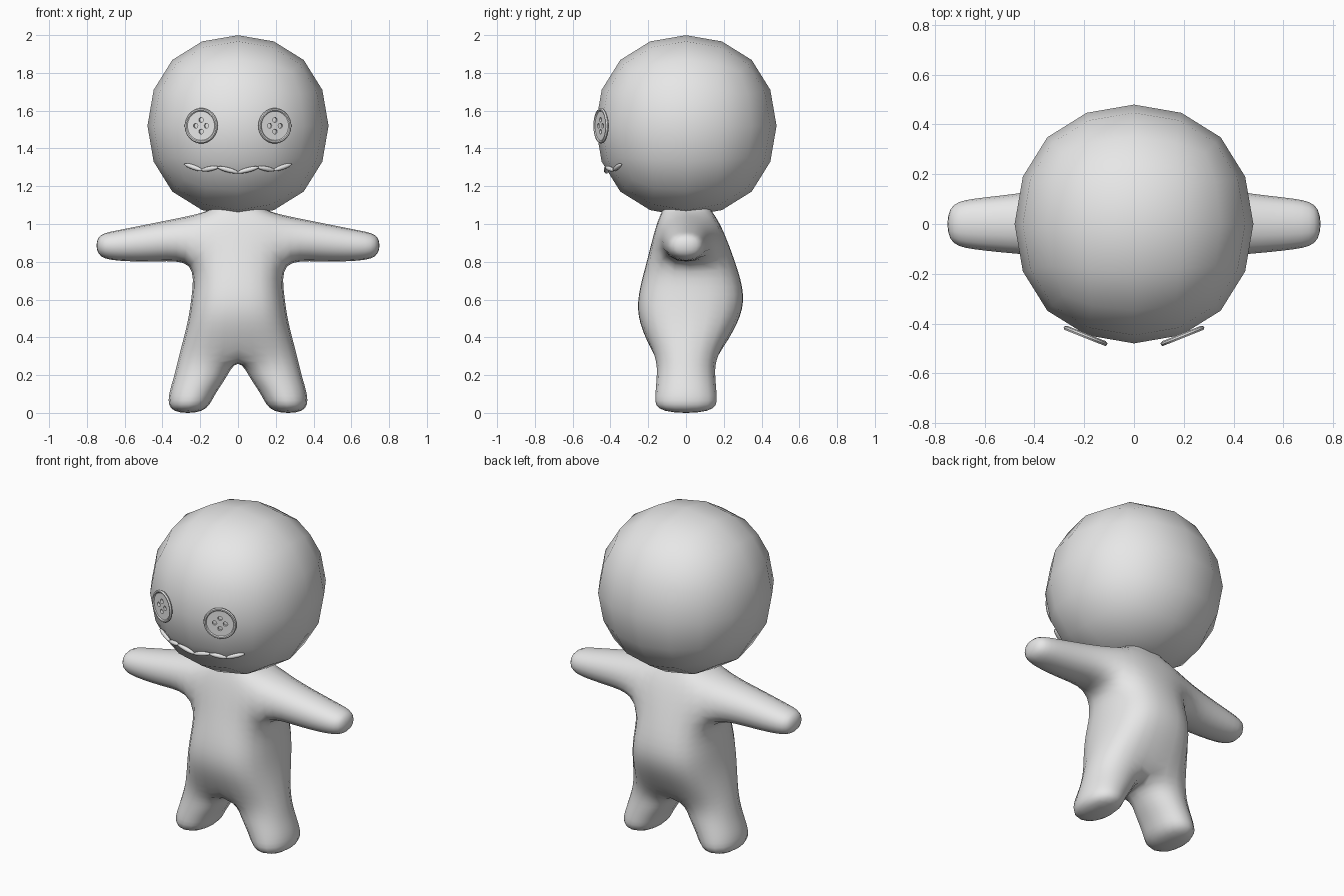
import bpy, bmesh, math
from mathutils import Matrix, Vector

if "Cube" in bpy.data.objects:
    bpy.data.objects.remove(bpy.data.objects["Cube"])

grey = bpy.data.materials.new("plain_grey")
grey.diffuse_color = (0.8, 0.8, 0.8, 1)
grey.use_nodes = True
grey.node_tree.nodes["Principled BSDF"].inputs["Base Color"].default_value = grey.diffuse_color


def add_object(name, bm, sharp_angle=None):
    bmesh.ops.recalc_face_normals(bm, faces=bm.faces)
    mesh = bpy.data.meshes.new(name)
    bm.to_mesh(mesh)
    bm.free()
    return link_mesh(name, mesh, sharp_angle)


def link_mesh(name, mesh, sharp_angle=None):
    if not mesh.materials:
        mesh.materials.append(grey)
    mesh.shade_smooth()
    if sharp_angle:
        mesh.set_sharp_from_angle(angle=math.radians(sharp_angle))
    obj = bpy.data.objects.new(name, mesh)
    bpy.context.scene.collection.objects.link(obj)
    return obj


def subdivide(obj, levels=2):
    mod = obj.modifiers.new("Subdivision", 'SUBSURF')
    mod.levels = mod.render_levels = levels


# Head: subdivided cube
HEAD_Z = 1.52
bm = bmesh.new()
bmesh.ops.create_cube(bm, size=1.142)
head = add_object("head", bm)
head.location.z = HEAD_Z
subdivide(head)

# Body: half cage, mirrored and subdivided
bm = bmesh.new()


def bridge(a, b, sides=range(4)):
    for i in sides:
        j = (i + 1) % 4
        bm.faces.new((a[i], a[j], b[j], b[i]))


def ring(points):
    return [bm.verts.new(p) for p in points]


def section(z, y_front, y_back, x_out, side=0.95, z_out=None):
    """Torso half ring: centre front, outer front, outer back, centre back."""
    zo = z if z_out is None else z_out
    return ring([(0, y_front, z), (x_out, y_front * side, zo),
                 (x_out, y_back * side, zo), (0, y_back, z)])


neck_top = section(1.15, -0.12, 0.125, 0.135)
neck = section(1.075, -0.12, 0.125, 0.135)
shoulder = section(1.0, -0.16, 0.185, 0.22, 0.88, 1.06)
armpit = section(0.80, -0.225, 0.285, 0.235, 0.75)
belly = section(0.62, -0.265, 0.325, 0.255, 0.92)
hip = section(0.48, -0.262, 0.29, 0.275, 0.92)
crotch = section(0.31, -0.165, 0.165, 0.325, 1.0)
crotch[0].co.z = crotch[3].co.z = 0.285

torso = [neck_top, neck, shoulder, armpit, belly, hip, crotch]
for upper, lower in zip(torso, torso[1:]):
    bridge(upper, lower, (0, 2) if upper is shoulder else (0, 1, 2))
bm.faces.new(neck_top)

# Leg rings: height, inner x, outer x, half depth
last = crotch
for z, x0, x1, d in ((0.19, 0.045, 0.35, 0.168), (0.09, 0.12, 0.383, 0.178),
                     (-0.008, 0.16, 0.375, 0.182)):
    new = ring([(x0, -d, z), (x1, -d, z), (x1, d, z), (x0, d, z)])
    bridge(last, new)
    last = new
bm.faces.new(last)

# Arm rings: x, centre height, half height, half depth
last = [shoulder[1], shoulder[2], armpit[2], armpit[1]]
for x, z, h, d in ((0.42, 0.905, 0.115, 0.135), (0.66, 0.882, 0.087, 0.112),
                   (0.757, 0.887, 0.062, 0.085)):
    new = ring([(x, -d, z + h), (x, d, z + h), (x, d, z - h), (x, -d, z - h)])
    bridge(last, new)
    last = new
bm.faces.new(last)

body = add_object("body", bm)
mirror = body.modifiers.new("Mirror", 'MIRROR')
mirror.use_clip = True
subdivide(body)

# Button eye: turned profile with a raised rim
profile = [(0, -0.009), (0.083, -0.009), (0.092, -0.004), (0.094, 0.003),
           (0.089, 0.010), (0.082, 0.010), (0.077, 0.005), (0, 0.005)]
bm = bmesh.new()
verts = [bm.verts.new((r, 0, z)) for r, z in profile]
edges = [bm.edges.new(pair) for pair in zip(verts, verts[1:])]
bmesh.ops.spin(bm, geom=verts + edges, axis=(0, 0, 1), cent=(0, 0, 0),
               angle=math.tau, steps=32, use_merge=True)
bmesh.ops.remove_doubles(bm, verts=bm.verts, dist=0.0001)
blank = add_object("button_blank", bm)

# Four thread holes
bm = bmesh.new()
for i in range(4):
    a = i * math.pi / 2
    bmesh.ops.create_cone(bm, cap_ends=True, segments=12, radius1=0.013, radius2=0.013, depth=0.1,
                          matrix=Matrix.Translation((0.031 * math.cos(a), 0.031 * math.sin(a), 0)))
cutter = add_object("hole_cutter", bm)
cutter.hide_render = True
cut = blank.modifiers.new("Holes", 'BOOLEAN')
cut.operation = 'DIFFERENCE'
cut.object = cutter
bpy.context.view_layer.update()
button = bpy.data.meshes.new_from_object(blank.evaluated_get(bpy.context.evaluated_depsgraph_get()))
bpy.data.objects.remove(blank)
bpy.data.objects.remove(cutter)

for side, name in ((-1, "button_eye_left"), (1, "button_eye_right")):
    eye = link_mesh(name, button, 35)
    eye.location = (side * 0.194, -0.448, HEAD_Z)
    eye.rotation_euler = Vector((side * 0.37, -0.93, 0)).to_track_quat('Z', 'Y').to_euler()

# Mouth: chain of stitches lying on the head
half = [(0, 1.274), (0.106, 1.302), (0.19, 1.286), (0.28, 1.318)]
path = [(-x, z) for x, z in half[:0:-1]] + half
points = [Vector((x, -math.sqrt(0.486 ** 2 - x * x - (z - HEAD_Z) ** 2), z)) for x, z in path]
bm = bmesh.new()
for a, b in zip(points, points[1:]):
    mid, span = (a + b) / 2, b - a
    mid += (mid - Vector((0, 0, HEAD_Z))).normalized() * 0.003
    matrix = (Matrix.Translation(mid) @ span.to_track_quat('Z', 'Y').to_matrix().to_4x4()
              @ Matrix.Diagonal((0.013, 0.013, span.length * 0.54, 1)))
    bmesh.ops.create_uvsphere(bm, u_segments=10, v_segments=8, radius=1, matrix=matrix)
add_object("mouth_stitches", bm)
